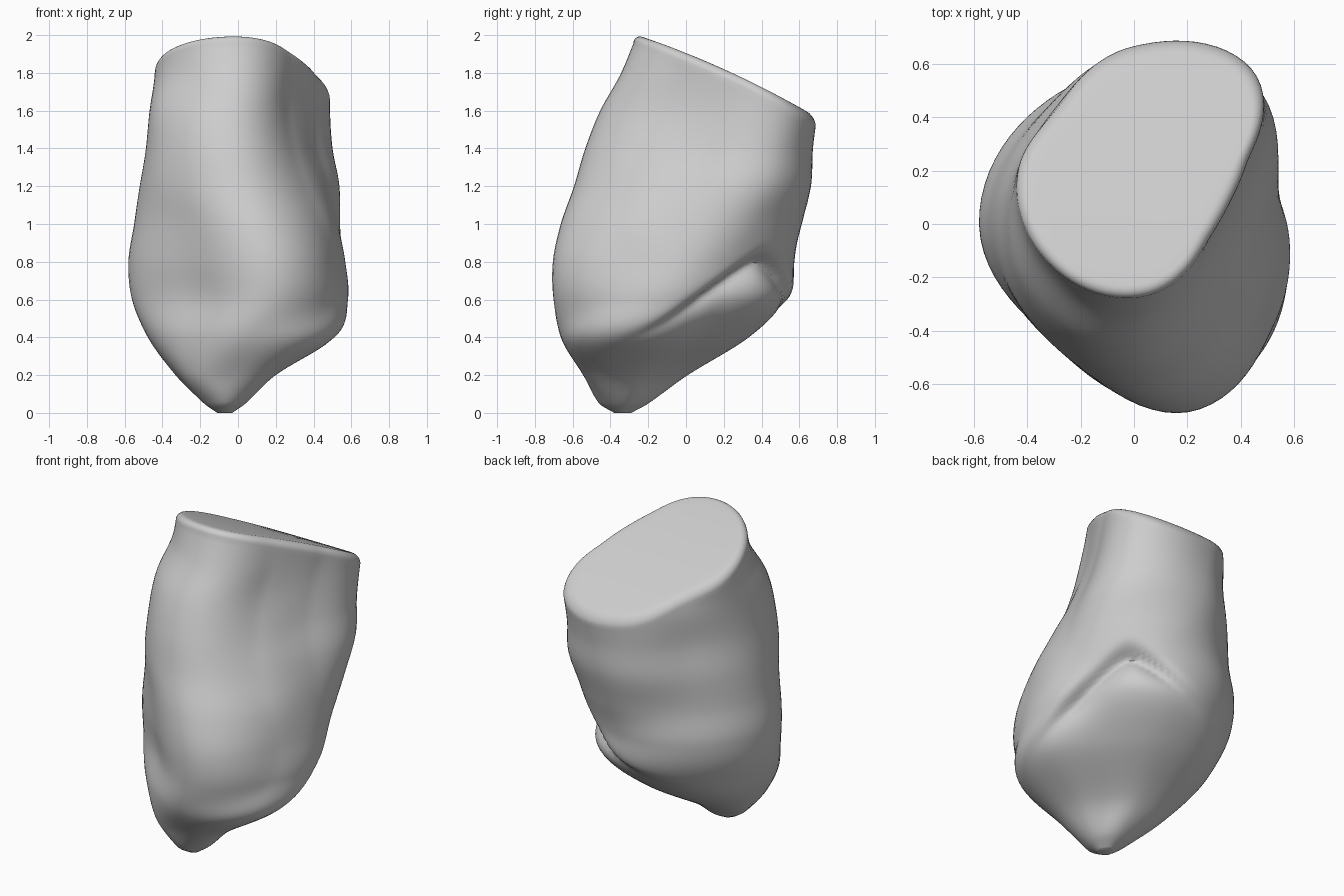
import bpy, bmesh, math
from mathutils import Vector

cube = bpy.data.objects.get("Cube")
if cube:
    bpy.data.objects.remove(cube, do_unlink=True)

# Horizontal sections: height, centre x, centre y, then radii every 45 degrees from +x
SECTIONS = [
    (0.00, -0.07, -0.34, .04, .04, .05, .04, .04, .04, .04, .04),
    (0.05, -0.06, -0.33, .10, .10, .13, .13, .12, .12, .13, .11),
    (0.20, -0.06, -0.28, .25, .20, .28, .32, .26, .26, .26, .30),
    (0.40, 0.05, -0.18, .46, .36, .50, .57, .52, .44, .48, .51),
    (0.60, 0.18, -0.05, .395, .37, .57, .68, .74, .59, .65, .48),
    (0.80, 0.20, 0.00, .365, .385, .54, .69, .78, .66, .70, .45),
    (1.00, 0.13, 0.00, .40, .51, .61, .63, .68, .62, .66, .47),
    (1.20, 0.05, 0.03, .43, .62, .63, .55, .57, .59, .62, .46),
    (1.40, 0.01, 0.08, .405, .63, .58, .46, .49, .57, .61, .42),
    (1.60, 0.00, 0.15, .40, .62, .52, .41, .45, .56, .60, .39),
    (1.80, 0.02, 0.22, .40, .59, .46, .36, .45, .52, .56, .38),
    (2.10, 0.02, 0.22, .41, .58, .45, .35, .45, .48, .44, .38),
]
COLUMNS, ROWS = 96, 90
CAP_CENTRE = Vector((0.02, 0.22, 0))


def hermite(a, b, ma, mb, t):
    return ((2*t**3 - 3*t**2 + 1)*a + (t**3 - 2*t**2 + t)*ma
            + (3*t**2 - 2*t**3)*b + (t**3 - t**2)*mb)


def section_at(z):
    """Smoothly blended section values at height z."""
    last = len(SECTIONS) - 1
    i = max(k for k in range(last) if SECTIONS[k][0] <= max(z, 0))
    a, b = SECTIONS[i], SECTIONS[i + 1]
    p, n = SECTIONS[max(i - 1, 0)], SECTIONS[min(i + 2, last)]
    h = b[0] - a[0]
    t = (z - a[0]) / h
    return [hermite(a[k], b[k], h*(b[k] - p[k])/(b[0] - p[0]),
                    h*(n[k] - a[k])/(n[0] - a[0]), t) for k in range(1, 11)]


def surface(angle, z):
    """Point on the body at an angle and height, with the arched underside crease."""
    s = section_at(z)
    r = s[2:]
    f = angle / (math.pi / 4)
    i = int(f)
    q = [r[(i + k) % 8] for k in (-1, 0, 1, 2)]
    rad = hermite(q[1], q[2], (q[2] - q[0])/2, (q[3] - q[1])/2, f - i)
    x, y = s[0] + rad*math.cos(angle), s[1] + rad*math.sin(angle)
    facing = math.cos(angle - math.pi/4)
    if facing > -0.2 and z < 1.2:
        v = (y - x) / math.sqrt(2)
        d = z - (0.83 - 0.75*math.hypot(v - 0.02, 0.05))
        shape = math.exp(d/0.09) if d < 0 else math.exp(-(d/0.05)**2)
        fade = max(0, min(1, (facing + 0.2)/0.7)) * max(0, min(1, (0.58 - abs(v + 0.05))/0.35))
        push = 0.08 * shape * fade
        x, y = x - push*0.707, y - push*0.707
    return Vector((x, y, z))


def cap_height(y):
    return 1.905 - 0.40*y - 0.13*y*y


# Columns run from the toe up to the slanted cut
rings = [[] for _ in range(ROWS)]
edge = []
ROUND = 0.05
for c in range(COLUMNS):
    angle = 2*math.pi*c/COLUMNS
    top = 1.8
    for _ in range(12):
        top = cap_height(surface(angle, top).y) - ROUND
    for k in range(ROWS):
        rings[k].append(surface(angle, top*(k/(ROWS - 1))**1.3))
    edge.append(rings[-1][c])

# Rounded rim and slightly domed cut face
for k in range(1, 7):
    a = k*math.pi/12
    ring = []
    for p in edge:
        inward = Vector((CAP_CENTRE.x - p.x, CAP_CENTRE.y - p.y, 0)).normalized()
        q = p + inward*ROUND*(1 - math.cos(a))
        q.z = cap_height(q.y) - ROUND*(1 - math.sin(a))
        ring.append(q)
    rings.append(ring)
rim = rings[-1]
for s in (0.9, 0.75, 0.55, 0.3, 0.1):
    ring = []
    for p in rim:
        q = CAP_CENTRE.lerp(p, s)
        q.z = cap_height(q.y)
        ring.append(q)
    rings.append(ring)

bm = bmesh.new()
grid = [[bm.verts.new(p) for p in ring] for ring in rings]
for lower, upper in zip(grid, grid[1:]):
    for c in range(COLUMNS):
        n = (c + 1) % COLUMNS
        bm.faces.new((lower[c], lower[n], upper[n], upper[c]))
bm.faces.new(list(reversed(grid[0])))
bm.faces.new(grid[-1])
bmesh.ops.recalc_face_normals(bm, faces=bm.faces)
mesh = bpy.data.meshes.new("rounded_stump")
bm.to_mesh(mesh)
bm.free()
stump = bpy.data.objects.new("rounded_stump", mesh)
bpy.context.collection.objects.link(stump)

# Single plain grey
grey = bpy.data.materials.new("light_grey")
grey.use_nodes = True
colour = (0.61, 0.61, 0.61, 1)
grey.diffuse_color = colour
grey.node_tree.nodes["Principled BSDF"].inputs["Base Color"].default_value = colour
mesh.materials.append(grey)

bpy.ops.object.select_all(action='DESELECT')
stump.select_set(True)
bpy.context.view_layer.objects.active = stump
bpy.ops.object.shade_smooth_by_angle(angle=math.radians(60))
